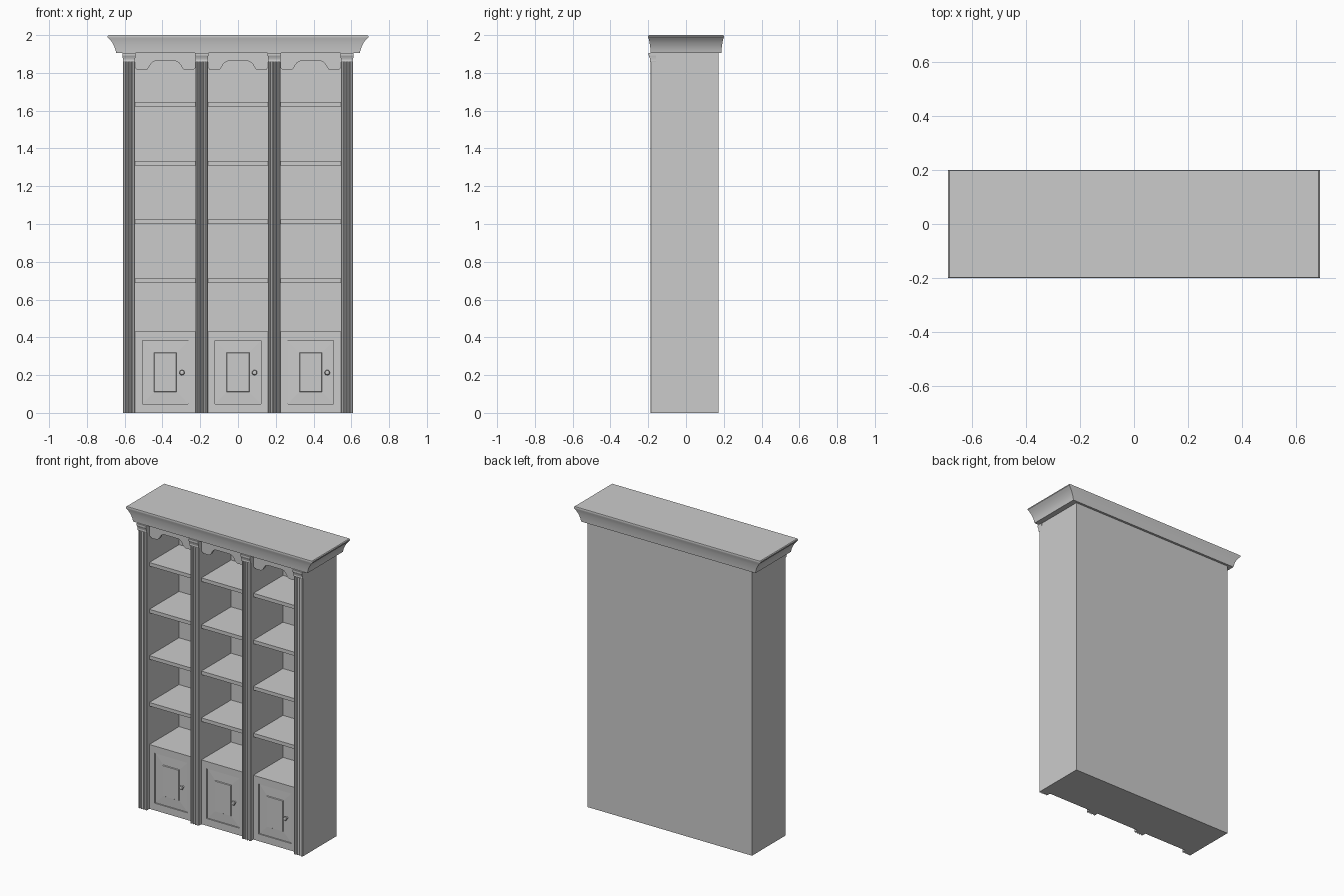
import bpy, bmesh, math

if "Cube" in bpy.data.objects:
    bpy.data.objects.remove(bpy.data.objects["Cube"])

PILASTERS = [-0.577, -0.192, 0.192, 0.577]   # pilaster centres
BAYS = [-0.3845, 0.0, 0.3845]                # bay centres
HALF = 0.032                                 # half pilaster width
BAY_HALF = 0.1605
FRONT, BACK = -0.158, 0.172
TOP = 1.907


def mesh_object(name, verts, faces, smooth=False):
    mesh = bpy.data.meshes.new(name)
    mesh.from_pydata(verts, [], faces)
    bm = bmesh.new()
    bm.from_mesh(mesh)
    bmesh.ops.recalc_face_normals(bm, faces=bm.faces)
    bm.to_mesh(mesh)
    bm.free()
    obj = bpy.data.objects.new(name, mesh)
    bpy.context.collection.objects.link(obj)
    if smooth:
        bpy.context.view_layer.objects.active = obj
        obj.select_set(True)
        bpy.ops.object.shade_smooth_by_angle(angle=math.radians(30))
        obj.select_set(False)
    return obj


def loft(name, rings, smooth=False):
    """Joins equal-sized rings of points into a closed solid."""
    n = len(rings[0])
    faces = [tuple(range(n)), tuple(range((len(rings) - 1) * n, len(rings) * n))]
    for r in range(len(rings) - 1):
        for i in range(n):
            j = (i + 1) % n
            faces.append((r * n + i, r * n + j, (r + 1) * n + j, (r + 1) * n + i))
    return mesh_object(name, [p for ring in rings for p in ring], faces, smooth)


def rect(x0, x1, y0, y1, z):
    return [(x0, y0, z), (x1, y0, z), (x1, y1, z), (x0, y1, z)]


def box(name, x0, x1, y0, y1, z0, z1):
    return loft(name, [rect(x0, x1, y0, y1, z0), rect(x0, x1, y0, y1, z1)])


def panel(cx, cz, hx, hz, y):
    return [(cx - hx, y, cz - hz), (cx + hx, y, cz - hz), (cx + hx, y, cz + hz), (cx - hx, y, cz + hz)]


# Carcass
box("back_panel", -0.609, 0.609, 0.155, BACK, 0, TOP)
box("top_board", -0.609, 0.609, FRONT + 0.02, 0.155, 1.885, TOP)
for x in PILASTERS:
    box("upright", x - HALF, x + HALF, FRONT, 0.155, 0, 1.905)

# Fluted pilasters: half-round grooves along the front
section = [(-HALF, FRONT), (-HALF, -0.184), (-0.028, -0.188)]
for c in (-0.016, 0.0, 0.016):
    for k in range(7):
        a = math.pi * k / 6
        section.append((c - 0.006 * math.cos(a), -0.188 + 0.006 * math.sin(a)))
section += [(0.028, -0.188), (HALF, -0.184), (HALF, FRONT)]
for x in PILASTERS:
    loft("fluted_pilaster", [[(x + px, py, z) for px, py in section] for z in (0, 1.862)], True)
    steps = [(1.858, 0.0), (1.864, 0.002), (1.87, 0.001), (1.882, 0.004), (1.893, 0.009), (1.906, 0.009)]
    loft("capital", [rect(x - HALF - d / 3, x + HALF + d / 3, -0.189 - d, FRONT, z) for z, d in steps])

# Shelves, cabinets, doors and arched valances in each bay
for cx in BAYS:
    x0, x1 = cx - BAY_HALF, cx + BAY_HALF
    for z in (1.623, 1.31, 1.0, 0.687):
        box("shelf", x0, x1, FRONT, 0.156, z, z + 0.024)
    box("cabinet_body", x0, x1, FRONT + 0.012, 0.156, 0, 0.43)

    # Face frame around the door opening
    dz, hx, hz = 0.215, 0.121, 0.167
    box("frame_left", x0, cx - hx, FRONT, FRONT + 0.012, 0, 0.43)
    box("frame_right", cx + hx, x1, FRONT, FRONT + 0.012, 0, 0.43)
    box("frame_top", cx - hx, cx + hx, FRONT, FRONT + 0.012, dz + hz, 0.43)
    box("frame_bottom", cx - hx, cx + hx, FRONT, FRONT + 0.012, 0, dz - hz)

    # Door with a bevelled raised centre
    loft("door", [panel(cx, dz, hx - 0.002, hz - 0.002, FRONT + 0.012),
                  panel(cx, dz, hx - 0.002, hz - 0.002, FRONT + 0.005),
                  panel(cx, dz, 0.06, 0.104, FRONT + 0.003),
                  panel(cx, dz, 0.057, 0.101, FRONT - 0.002)])

    # Turned door knob
    knob = [(0.006, 0.006), (0.006, -0.01), (0.012, -0.013), (0.014, -0.018), (0.011, -0.024), (0.005, -0.026)]
    loft("door_knob", [[(cx + 0.088 + r * math.cos(k * math.pi / 8), FRONT + y,
                         0.213 + r * math.sin(k * math.pi / 8)) for k in range(16)]
                       for r, y in knob], True)

    # Valance: mirrored lower edge with S-curves up to the centre
    half = [(BAY_HALF, 1.828), (0.152, 1.819), (0.138, 1.814), (0.106, 1.814), (0.096, 1.819),
            (0.088, 1.828), (0.079, 1.845), (0.07, 1.855), (0.056, 1.862)]
    edge = half + [(-x, z) for x, z in reversed(half)]
    outline = edge + [(-BAY_HALF, 1.906), (BAY_HALF, 1.906)]
    loft("arched_valance", [[(cx + x, y, z) for x, z in outline] for y in (FRONT, FRONT + 0.02)])

# Crown moulding: cove profile, overhanging all sides
profile = [(1.905, 0.935), (1.915, 0.938), (1.928, 0.943), (1.944, 0.952), (1.96, 0.965),
           (1.975, 0.98), (1.986, 0.996), (1.989, 1.0), (1.996, 1.0), (2.0, 0.993)]
loft("crown_moulding", [rect(-0.69 * s, 0.69 * s, -0.2 * s, 0.2 * s, z) for z, s in profile], True)
